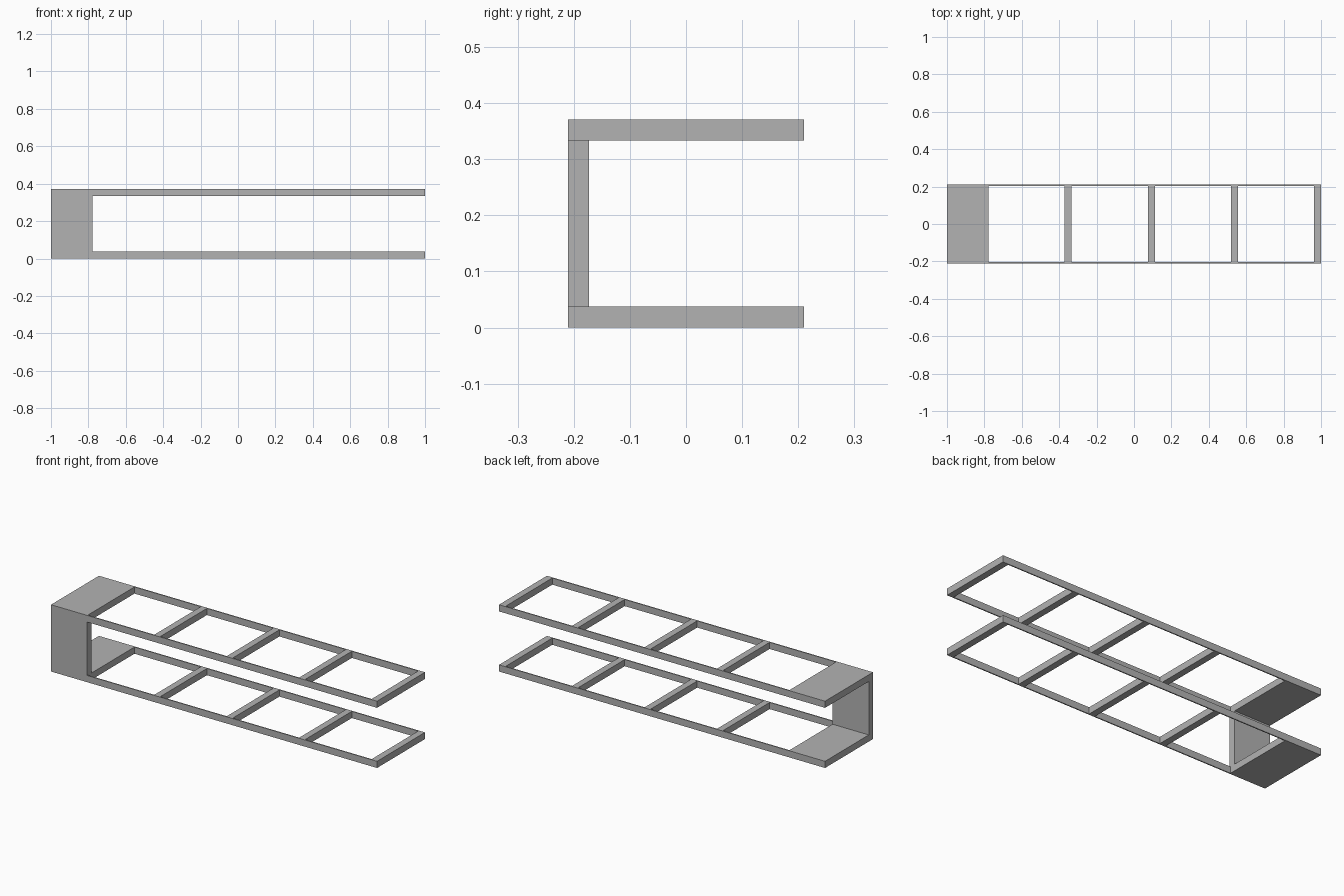
import bpy
import bmesh

if "Cube" in bpy.data.objects:
    bpy.data.objects.remove(bpy.data.objects["Cube"], do_unlink=True)

grey = bpy.data.materials.new("plain grey")
grey.use_nodes = True
colour = (0.45, 0.45, 0.45, 1)
grey.diffuse_color = colour
grey.node_tree.nodes["Principled BSDF"].inputs["Base Color"].default_value = colour

T = 1 / 27            # bar thickness
RAIL = 0.0062         # thin side rail
HALF = 0.21           # half depth
HEIGHT = 10 * T
PLATE_END = -1 + 6 * T
STEP = 12 * T         # rung spacing


def box(name, low, high):
    """Axis-aligned box between two corners."""
    mesh = bpy.data.meshes.new(name)
    bm = bmesh.new()
    bmesh.ops.create_cube(bm, size=1)
    for v in bm.verts:
        v.co = [l + (c + 0.5) * (h - l) for c, l, h in zip(v.co, low, high)]
    bm.to_mesh(mesh)
    bm.free()
    mesh.materials.append(grey)
    obj = bpy.data.objects.new(name, mesh)
    bpy.context.collection.objects.link(obj)
    return obj


# Two identical ladder frames, each with a solid end panel
for level, z in (("lower", 0), ("upper", HEIGHT - T)):
    box(f"{level}_end_panel", (-1, -HALF, z), (PLATE_END, HALF, z + T))
    box(f"{level}_front_rail", (PLATE_END, -HALF, z), (1, RAIL - HALF, z + T))
    box(f"{level}_back_rail", (PLATE_END, HALF - RAIL, z), (1, HALF, z + T))
    for i in range(4):
        x = 1 - i * STEP
        box(f"{level}_rung_{i + 1}", (x - T, RAIL - HALF, z), (x, HALF - RAIL, z + T))

# Upright plate joining the frames at the front
box("front_upright_plate", (-1, -HALF, T), (PLATE_END, T - HALF, HEIGHT - T))
